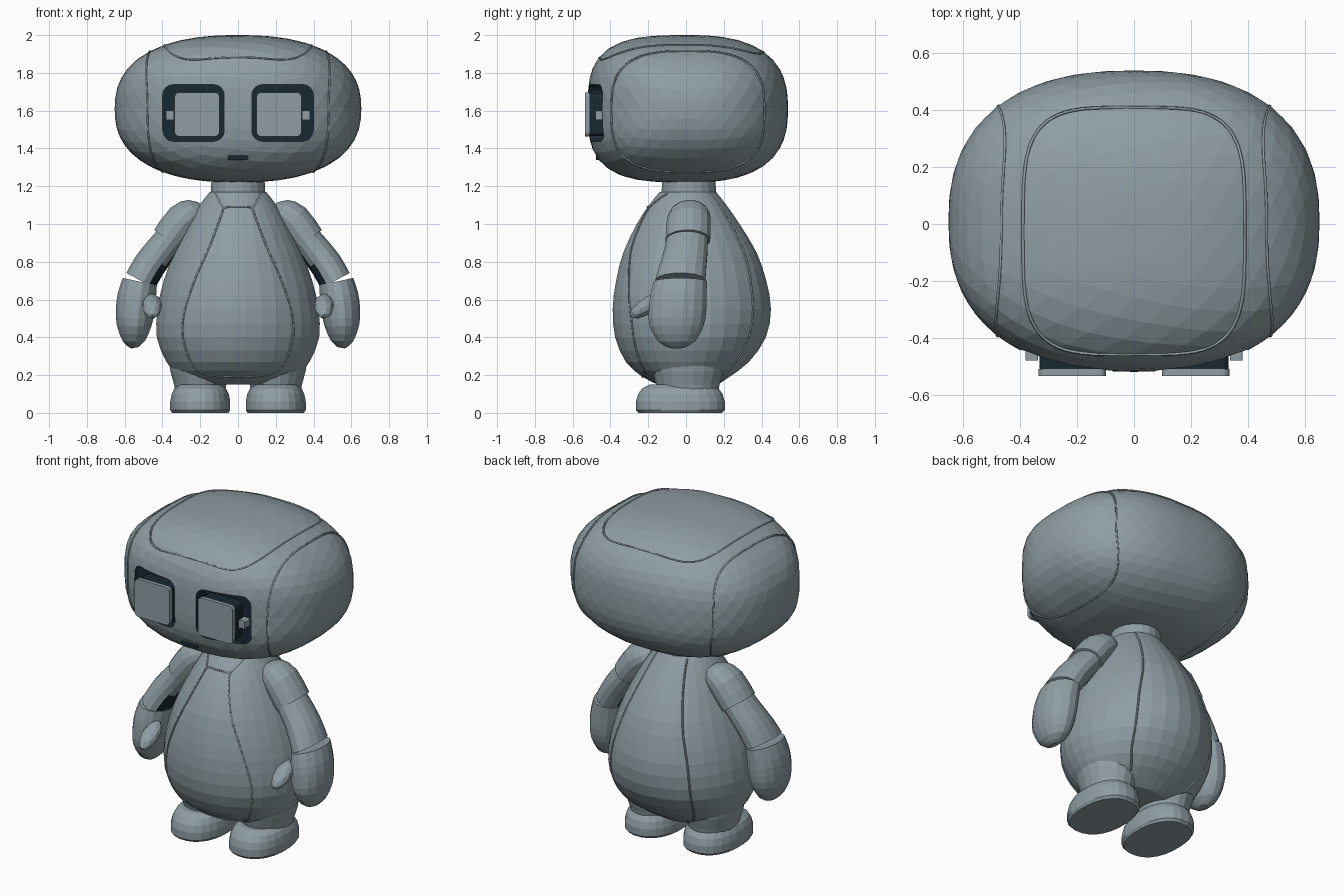
import bpy, bmesh, math
from mathutils import Vector

cube = bpy.data.objects.get("Cube")
if cube:
    bpy.data.objects.remove(cube, do_unlink=True)


def material(name, rgb):
    m = bpy.data.materials.new(name)
    m.use_nodes = True
    m.diffuse_color = (*rgb, 1)
    m.node_tree.nodes["Principled BSDF"].inputs["Base Color"].default_value = (*rgb, 1)
    return m


GREY = material("blue grey shell", (0.275, 0.34, 0.367))
DARK = material("dark navy", (0.01, 0.022, 0.032))


def finish(name, bm, mats):
    bmesh.ops.recalc_face_normals(bm, faces=bm.faces)
    mesh = bpy.data.meshes.new(name)
    bm.to_mesh(mesh)
    bm.free()
    for m in mats:
        mesh.materials.append(m)
    obj = bpy.data.objects.new(name, mesh)
    bpy.context.collection.objects.link(obj)
    return obj


def loft(name, rings, mats):
    bm = bmesh.new()
    rows = [[bm.verts.new(p) for p in ring] for ring in rings]
    for a, b in zip(rows, rows[1:]):
        for i in range(len(a)):
            j = (i + 1) % len(a)
            bm.faces.new((a[i], a[j], b[j], b[i]))
    bm.faces.new(rows[0])
    bm.faces.new(rows[-1])
    return finish(name, bm, mats)


def spow(v, p):
    return math.copysign(abs(v) ** p, v)


def ring2d(n, power=2):
    """Points of a unit superellipse."""
    for i in range(n):
        t = math.tau * (i + 0.5) / n
        yield spow(math.cos(t), 2 / power), spow(math.sin(t), 2 / power)


def smooth_rows(rows, n):
    """Catmull-Rom interpolation of rows of numbers."""
    rows = [Vector(r) for r in rows]
    pad = [rows[0]] + rows + [rows[-1]]
    out = []
    for a, b, c, d in zip(pad, pad[1:], pad[2:], pad[3:]):
        for k in range(n):
            t = k / n
            out.append(b + (c - a) * (t / 2) + (a * 2 - b * 5 + c * 4 - d) * (t * t / 2)
                       + (b * 3 - a - c * 3 + d) * (t ** 3 / 2))
    return out + [rows[-1]]


def seam(name, points, closed=True):
    cu = bpy.data.curves.new(name, "CURVE")
    cu.dimensions = "3D"
    cu.bevel_depth = 0.0055
    cu.bevel_resolution = 0
    sp = cu.splines.new("POLY")
    sp.points.add(len(points) - 1)
    for p, co in zip(sp.points, points):
        p.co = (*co, 1)
    sp.use_cyclic_u = closed
    cu.materials.append(GREY)
    bpy.context.collection.objects.link(bpy.data.objects.new(name, cu))


def block(name, center, half, round_by, mats, index=0):
    """Box with its four depth edges rounded."""
    bm = bmesh.new()
    bmesh.ops.create_cube(bm, size=2)
    for v in bm.verts:
        v.co = Vector(c + h * k for c, h, k in zip(center, half, v.co))
    edges = [e for e in bm.edges if abs(e.verts[0].co.y - e.verts[1].co.y) > 1e-4]
    bmesh.ops.bevel(bm, geom=edges, offset=round_by, segments=4, profile=0.5, affect="EDGES")
    for f in bm.faces:
        f.material_index = index
    return finish(name, bm, mats)


# Head: rounded box shape, squarer at the front than at the back
HEAD = Vector((0, 0.01, 1.61))
HX, HY, HZ, A = 0.653, 0.53, 0.39, 2.4


def side_power(y):
    return 3.2 if y < 0 else 2.6


bm = bmesh.new()
bmesh.ops.create_icosphere(bm, subdivisions=4, radius=1)
for v in bm.verts:
    x, y, z = v.co
    b = side_power(y)
    f = abs(x) ** A + (abs(y) ** b + abs(z) ** b) ** (A / b)
    v.co = HEAD + Vector((x * HX, y * HY, z * HZ)) * f ** (-1 / A)
head = finish("head", bm, [GREY, DARK])

# Head panel seams
top = []
for u, w in ring2d(72, 4):
    x, y = 0.39 * u / HX, (0.435 * w - 0.035) / HY
    b = side_power(y)
    z = ((1 - abs(x) ** A) ** (b / A) - abs(y) ** b) ** (1 / b)
    top.append(HEAD + Vector((x * HX, y * HY, z * HZ)))
seam("head_top_seam", top)

for s, side in ((1, "left"), (-1, "right")):
    loop = []
    for u, w in ring2d(64, 3):
        y, z = 0.405 * u / HY, (0.32 * w - 0.015) / HZ
        b = side_power(y)
        x = (1 - (abs(y) ** b + abs(z) ** b) ** (A / b)) ** (1 / A)
        loop.append(HEAD + Vector((s * x * HX, y * HY, z * HZ)))
    seam(side + "_head_seam", loop)

    # Eye socket recess with a dark stem carrying a thin eye plate
    cutter = block(side + "_socket_cutter", (s * 0.236, -0.53, 1.588), (0.163, 0.1, 0.15),
                   0.055, [GREY, DARK], 1)
    mod = head.modifiers.new("socket", "BOOLEAN")
    mod.operation, mod.solver, mod.object = "DIFFERENCE", "EXACT", cutter
    bpy.context.view_layer.objects.active = head
    bpy.ops.object.modifier_apply(modifier=mod.name)
    bpy.data.objects.remove(cutter, do_unlink=True)
    block(side + "_eye_stem", (s * 0.217, -0.467, 1.58), (0.115, 0.046, 0.113), 0.025, [DARK])
    block(side + "_eye", (s * 0.217, -0.522, 1.58), (0.119, 0.012, 0.117), 0.025, [GREY])
    block(side + "_eye_bracket", (s * 0.36, -0.45, 1.575), (0.022, 0.03, 0.025), 0.006, [GREY])

# Mouth
block("mouth", (0, -0.455, 1.352), (0.055, 0.022, 0.013), 0.011, [DARK])

# Neck
loft("neck", [[(r * u, 0.015 + r * w, z) for u, w in ring2d(20)]
              for z, r in ((1.1, 0.15), (1.19, 0.145), (1.27, 0.14))], [GREY])

# Body: height, half width, front, back
BODY = smooth_rows([
    (0.15, 0.2, 0.15, 0.17), (0.19, 0.31, 0.23, 0.23), (0.27, 0.38, 0.32, 0.335),
    (0.4, 0.432, 0.377, 0.425), (0.55, 0.428, 0.39, 0.452), (0.7, 0.395, 0.372, 0.427),
    (0.85, 0.338, 0.333, 0.375), (1.0, 0.265, 0.262, 0.285), (1.1, 0.205, 0.197, 0.215),
    (1.17, 0.15, 0.14, 0.16)], 2)
loft("body", [[(hx * u, w * (back if w > 0 else front), z) for u, w in ring2d(32)]
              for z, hx, front, back in BODY], [GREY])


def body_point(x, z, facing):
    for a, b in zip(BODY, BODY[1:]):
        if a[0] <= z <= b[0]:
            r = a.lerp(b, (z - a[0]) / (b[0] - a[0]))
            depth = math.sqrt(max(0, 1 - (x / r[1]) ** 2))
            return Vector((x, facing * depth * (r[2] if facing < 0 else r[3]), z))


# Front body panel seam
half = smooth_rows([(0, 1.09), (0.07, 1.085), (0.09, 1.04), (0.15, 0.88), (0.23, 0.7), (0.29, 0.5),
                    (0.28, 0.35), (0.2, 0.215), (0, 0.19)], 5)
outline = half + [Vector((-p[0], p[1])) for p in half[-2:0:-1]]
seam("front_body_seam", [body_point(x, z, -1) for x, z in outline])

# Seams from the front panel to the neck, and down the back
collar_line = smooth_rows([(0.075, 1.08), (0.12, 1.16)], 4)
back_line = smooth_rows([(0.1, 1.16), (0.14, 1.02), (0.2, 0.82), (0.255, 0.62), (0.27, 0.45),
                         (0.25, 0.3), (0.19, 0.2)], 5)
for s, side in ((1, "left"), (-1, "right")):
    seam(side + "_collar_seam", [body_point(s * x, z, -1) for x, z in collar_line], False)
    seam(side + "_back_seam", [body_point(s * x, z, 1) for x, z in back_line], False)


def limb(name, rows, s, mats):
    """Rows: x, z, centre y, in-plane radius, depth radius, along a bent path."""
    rows = smooth_rows(rows, 2)
    rings = []
    for i, (x, z, y, r, ry) in enumerate(rows):
        a, b = rows[max(i - 1, 0)], rows[min(i + 1, len(rows) - 1)]
        t = Vector((b[0] - a[0], b[1] - a[1])).normalized()
        rings.append([(s * (x - t.y * r * u), y + ry * w, z + t.x * r * u) for u, w in ring2d(16)])
    return loft(name, rings, mats)


for s, side in ((1, "left"), (-1, "right")):
    # Arm in three overlapping sections
    limb(side + "_upper_arm", [(0.19, 1.09, 0.02, 0.03, 0.05), (0.225, 1.065, 0.02, 0.075, 0.095),
                               (0.29, 1.02, 0.015, 0.096, 0.117), (0.37, 0.915, 0.01, 0.093, 0.12)],
         s, [GREY])
    forearm = limb(side + "_forearm", [(0.33, 0.96, 0.01, 0.078, 0.108), (0.41, 0.86, 0, 0.085, 0.116),
                                       (0.47, 0.78, -0.015, 0.088, 0.125),
                                       (0.515, 0.7, -0.03, 0.088, 0.135)], s, [GREY, DARK])
    for f in forearm.data.polygons:
        if f.normal.x * s < -0.72:
            f.material_index = 1
    limb(side + "_hand", [(0.52, 0.695, -0.03, 0.094, 0.143), (0.535, 0.62, -0.04, 0.104, 0.152),
                          (0.545, 0.54, -0.045, 0.104, 0.155), (0.55, 0.46, -0.05, 0.093, 0.145),
                          (0.55, 0.38, -0.05, 0.06, 0.1), (0.545, 0.345, -0.05, 0.02, 0.04)],
         s, [GREY])
    bm = bmesh.new()
    bmesh.ops.create_icosphere(bm, subdivisions=2, radius=1)
    for v in bm.verts:
        x, y, z = v.co
        v.co = (s * (0.455 + 0.052 * x), -0.21 + 0.09 * y, 0.565 + 0.05 * z + 0.045 * y)
    finish(side + "_thumb", bm, [GREY])

    # Leg and foot
    loft(side + "_leg", [[(s * 0.2 + r * u, 0.01 + (r + 0.03) * w, z) for u, w in ring2d(20)]
                         for z, r in ((0.1, 0.13), (0.15, 0.14), (0.22, 0.16), (0.32, 0.175))], [GREY])
    loft(side + "_foot", [[(s * 0.2 + 0.16 * k * u, -0.03 + 0.237 * k * w, z) for u, w in ring2d(24, 2.3)]
                          for z, k in ((0, 0.94), (0.015, 1), (0.06, 1), (0.1, 0.95), (0.13, 0.86),
                                       (0.15, 0.68))], [GREY])
